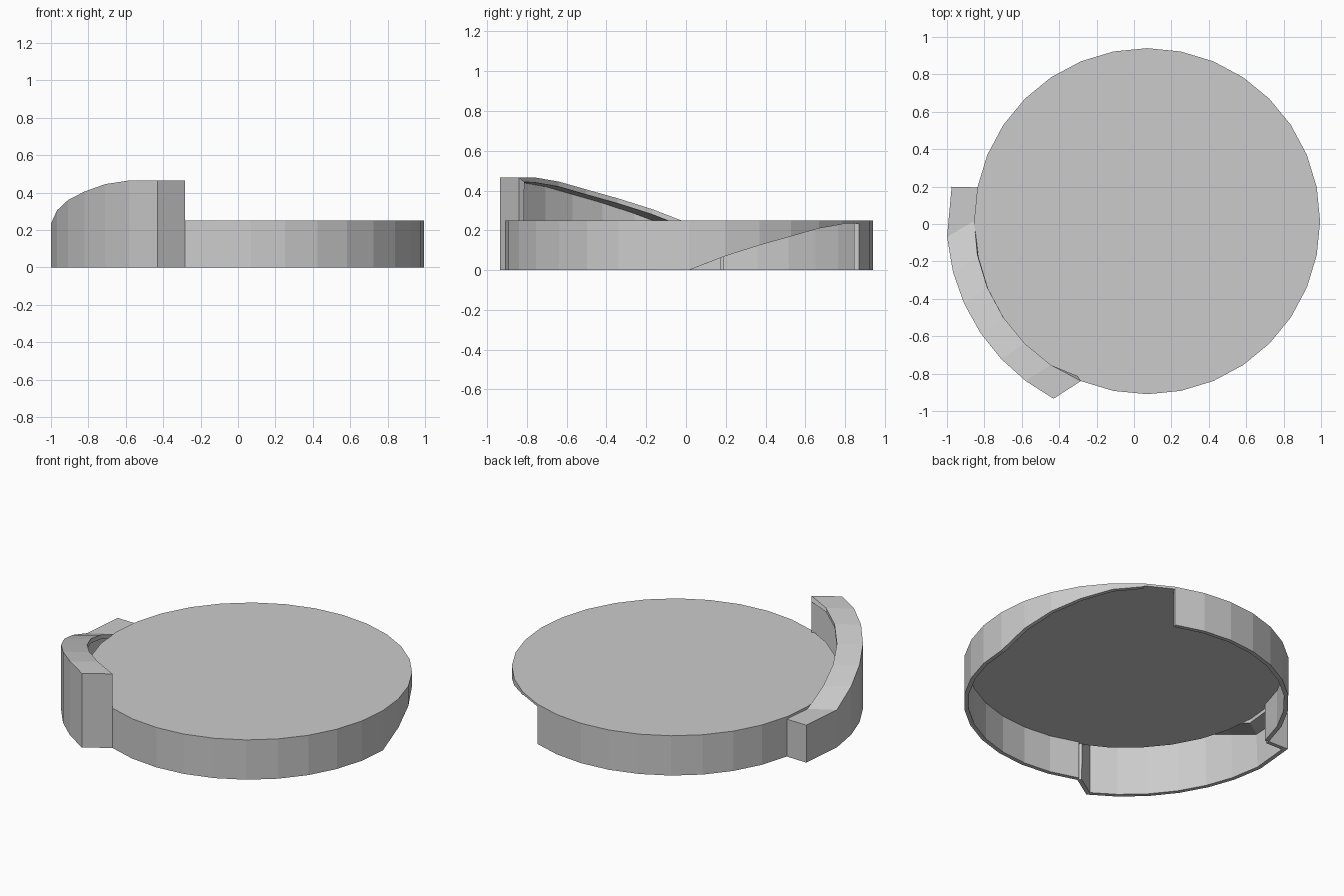
import bpy, math

if "Cube" in bpy.data.objects:
    bpy.data.objects.remove(bpy.data.objects["Cube"])

CX, CY = 0.07, 0.015      # disc centre
R, R_OUT = 0.925, 1.073   # disc radius and outer ramp radius
TOP, STEP = 0.25, 11.25   # lid height, degrees per side (32 sides)
WALL = 0.025
RISE = [0, 0.07, 0.125, 0.17, 0.21, 0.23]  # shared helical ramp profile


def polar(deg, r, z):
    a = math.radians(deg)
    return (CX + r * math.cos(a), CY + r * math.sin(a), z)


def sheet(name, verts, faces):
    """Sheet with outward faces, thickened inward."""
    me = bpy.data.meshes.new(name)
    me.from_pydata(verts, [], faces)
    ob = bpy.data.objects.new(name, me)
    bpy.context.collection.objects.link(ob)
    m = ob.modifiers.new("thickness", 'SOLIDIFY')
    m.thickness = WALL
    m.offset = -1
    m.use_even_offset = True
    return ob


def strip(n, lo, hi):
    """Quads between two rows of n vertices."""
    return [(lo + i, lo + i + 1, hi + i + 1, hi + i) for i in range(n - 1)]


def skirt(name, start, lows):
    n = len(lows)
    low = [polar(start + i * STEP, R, z) for i, z in enumerate(lows)]
    high = [polar(start + i * STEP, R, TOP) for i in range(n)]
    return sheet(name, low + high, strip(n, 0, n))


# Lid plate
disc = sheet("lid_plate", [polar(i * STEP, R, TOP) for i in range(32)],
             [tuple(range(32))])
disc.modifiers[0].thickness = 0.015

# Back skirt, full height
skirt("back_skirt", 67.5, [0] * 10)

# Front skirt, with its lower edge ramping up at the right side
skirt("front_skirt", 247.5, [0] * 10 + RISE)

# Outer ramp: open-bottomed, open to the inside above the plate
base = 0.235
heights = [base] + [base + z for z in RISE] + [base + RISE[-1]]
out_deg = [170, 184.5, 194.8, 204.2, 213.8, 223.3, 232.7, 242.2]
inner = [polar(168.75 + i * STEP, R, z) for i, z in enumerate(heights)]
outer = [polar(a, R_OUT if i else 1.061, z)
         for i, (a, z) in enumerate(zip(out_deg, heights))]
contour = [inner[0]] + outer + [inner[-1]]
k = len(contour)
ground = [(x, y, 0) for x, y, z in contour]
mid = inner[1:-1]
verts = ground + contour + mid
faces = strip(k, 0, k)
inner_ids = [k] + [2 * k + i for i in range(len(mid))] + [2 * k - 1]
for i in range(7):
    faces.append((inner_ids[i], k + 1 + i, k + 2 + i, inner_ids[i + 1]))
sheet("outer_ramp", verts, faces)
